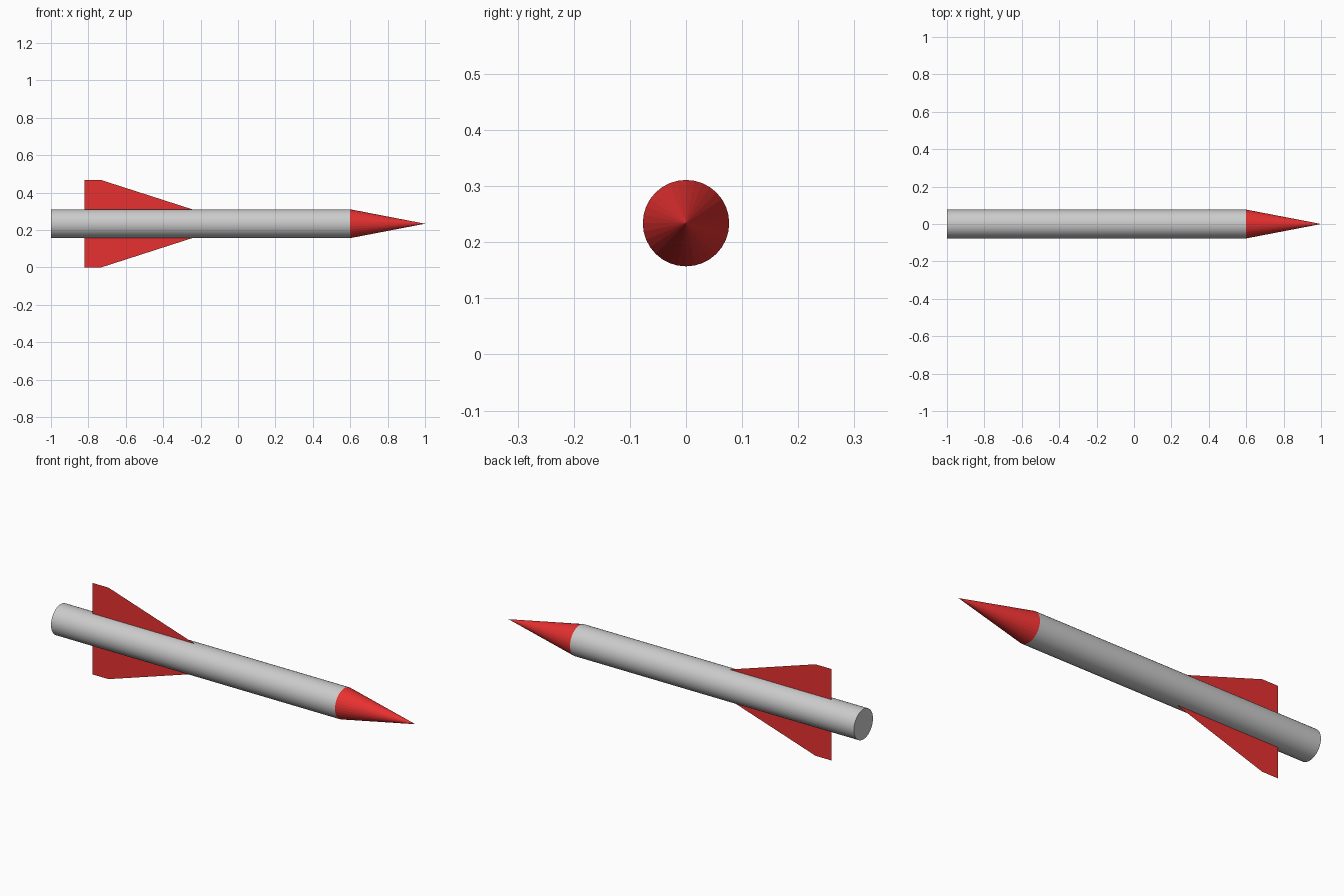
import bpy, math

if "Cube" in bpy.data.objects:
    bpy.data.objects.remove(bpy.data.objects["Cube"])

AXIS_Z = 0.234     # height of the rocket's centre line
RADIUS = 0.077
SIDES = 32

red = bpy.data.materials.new("red_paint")
red.diffuse_color = (0.8, 0.03, 0.03, 1)
red.use_nodes = True
red.node_tree.nodes["Principled BSDF"].inputs["Base Color"].default_value = red.diffuse_color


def along_x(name, x0, x1, tip_radius, smooth_angle=None, material=None):
    """Round section running along x from x0 to x1."""
    bpy.ops.mesh.primitive_cone_add(
        vertices=SIDES, radius1=RADIUS, radius2=tip_radius, depth=x1 - x0,
        location=((x0 + x1) / 2, 0, AXIS_Z), rotation=(0, math.pi / 2, 0))
    ob = bpy.context.object
    ob.name = name
    if smooth_angle:
        bpy.ops.object.shade_smooth_by_angle(angle=math.radians(smooth_angle))
    if material:
        ob.data.materials.append(material)
    return ob


# Body tube and faceted nose cone
along_x("body_tube", -1.0, 0.6, RADIUS, smooth_angle=40)
along_x("nose_cone", 0.6, 1.0, 0.0, material=red)

# Thin sheet fins above and below the body, rooted just inside the tube
profile = [(-0.82, 0.07), (-0.82, 0.233), (-0.73, 0.233), (-0.245, 0.077), (-0.245, 0.07)]
for name, side in (("upper_fin", 1), ("lower_fin", -1)):
    mesh = bpy.data.meshes.new(name)
    mesh.from_pydata([(x, 0, AXIS_Z + side * h) for x, h in profile], [],
                     [tuple(range(len(profile)))])
    mesh.materials.append(red)
    bpy.context.collection.objects.link(bpy.data.objects.new(name, mesh))
